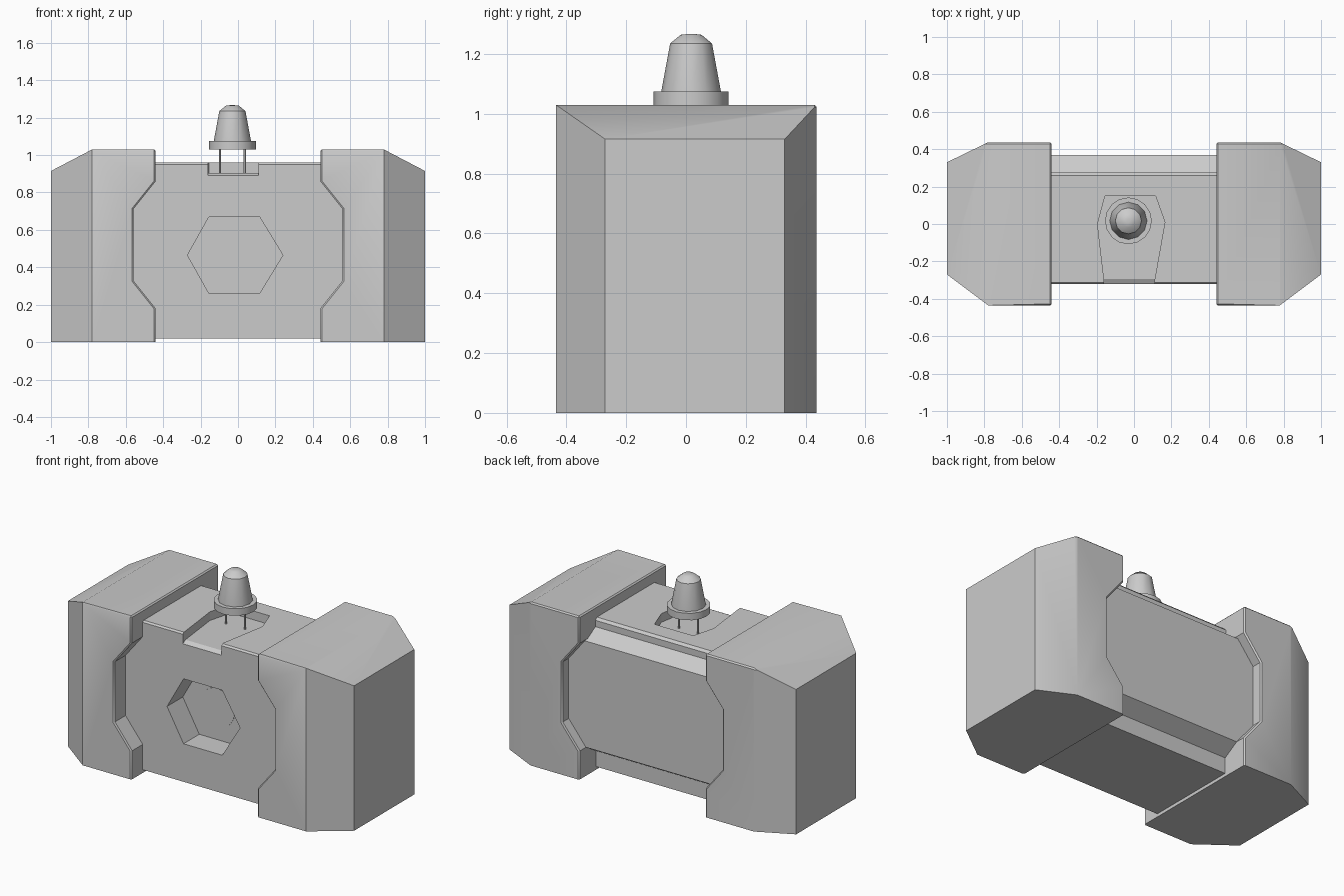
import bpy, bmesh, math
from mathutils import Vector

if "Cube" in bpy.data.objects:
    bpy.data.objects.remove(bpy.data.objects["Cube"])


def to_object(name, bm):
    bmesh.ops.recalc_face_normals(bm, faces=bm.faces)
    mesh = bpy.data.meshes.new(name)
    bm.to_mesh(mesh)
    bm.free()
    ob = bpy.data.objects.new(name, mesh)
    bpy.context.collection.objects.link(ob)
    return ob


def prism(points, axis, lo, hi):
    """Extrude a 2D profile along an axis; the profile uses the other two axes in order."""
    bm = bmesh.new()
    verts = []
    for a, b in points:
        co = [a, b]
        co.insert("xyz".index(axis), lo)
        verts.append(bm.verts.new(co))
    face = bm.faces.new(verts)
    ext = bmesh.ops.extrude_face_region(bm, geom=[face])
    step = Vector([hi - lo if c == axis else 0 for c in "xyz"])
    bmesh.ops.translate(bm, vec=step,
                        verts=[v for v in ext["geom"] if isinstance(v, bmesh.types.BMVert)])
    bmesh.ops.recalc_face_normals(bm, faces=bm.faces)
    return bm


def lathe(name, profile, sides, x, y):
    """Closed turned part from (radius, z) rings."""
    bm = bmesh.new()
    rings = [[bm.verts.new((x + r * math.cos(2 * math.pi * i / sides),
                            y + r * math.sin(2 * math.pi * i / sides), z))
              for i in range(sides)] for r, z in profile]
    for a, b in zip(rings, rings[1:]):
        for i in range(sides):
            j = (i + 1) % sides
            bm.faces.new((a[i], a[j], b[j], b[i]))
    bm.faces.new(rings[0])
    bm.faces.new(rings[-1])
    return to_object(name, bm)


def smooth(ob, degrees):
    bpy.ops.object.select_all(action="DESELECT")
    ob.select_set(True)
    bpy.context.view_layer.objects.active = ob
    bpy.ops.object.shade_smooth_by_angle(angle=math.radians(degrees))


def cut(target, cutter):
    cutter.hide_render = True
    cutter.display_type = "WIRE"
    mod = target.modifiers.new("cut", "BOOLEAN")
    mod.operation = "DIFFERENCE"
    mod.solver = "EXACT"
    mod.object = cutter


# End caps: notched block with sloped outer corners, mirrored
cap_profile = [(0.44, 0), (1, 0), (1, 1.03), (0.44, 1.03),
               (0.44, 0.86), (0.56, 0.71), (0.56, 0.33), (0.44, 0.18)]
bm = prism(cap_profile, "y", -0.435, 0.437)
for point, normal in [((0.78, 0.437, 0), (0.107, 0.22, 0)),
                      ((0.78, -0.435, 0), (0.165, -0.22, 0)),
                      ((0.78, 0, 1.03), (0.115, 0, 0.22))]:
    res = bmesh.ops.bisect_plane(bm, geom=bm.verts[:] + bm.edges[:] + bm.faces[:],
                                 plane_co=point, plane_no=normal, clear_outer=True)
    rim = [e for e in bm.edges if e.is_boundary]
    bmesh.ops.holes_fill(bm, edges=rim, sides=0)
bmesh.ops.recalc_face_normals(bm, faces=bm.faces)
sharp = [e for e in bm.edges if e.calc_face_angle(0) > math.radians(60)
         and max(v.co.z for v in e.verts) > 0.01 and max(v.co.x for v in e.verts) < 0.9]
bmesh.ops.bevel(bm, geom=sharp, offset=0.008, segments=1, affect="EDGES")
caps = to_object("end_caps", bm)
smooth(caps, 30)
caps.modifiers.new("mirror", "MIRROR")

# Centre body: side profile with a raised back panel
body_profile = [(-0.322, 0.02), (0.27, 0.02), (0.27, 0.12), (0.37, 0.18), (0.37, 0.85),
                (0.275, 0.905), (0.275, 0.945), (0.26, 0.96), (-0.312, 0.96), (-0.322, 0.95)]
body = to_object("centre_body", prism(body_profile, "x", -0.58, 0.58))

# Hexagonal socket in the front
hexagon = [(-0.27, 0.465), (-0.155, 0.67), (0.115, 0.67),
           (0.24, 0.465), (0.115, 0.26), (-0.155, 0.26)]
cut(body, to_object("socket_cutter", prism(hexagon, "y", -0.5, -0.165)))

# Lamp pocket in the top, open to the front with a sloped lip
pocket = [(-0.155, 0.15), (0.115, 0.15), (0.165, 0.01), (0.11, -0.3),
          (0.11, -0.5), (-0.16, -0.5), (-0.16, -0.3), (-0.195, 0.0)]
cut(body, to_object("pocket_cutter", prism(pocket, "z", 0.905, 1.1)))
lip = [(-0.295, 0.91), (-0.295, 0.905), (-0.322, 0.89), (-0.4, 0.89), (-0.4, 0.91)]
cut(body, to_object("lip_cutter", prism(lip, "x", -0.16, 0.11)))

# Round disc on the socket floor
disc = [(-0.028 + 0.122 * math.cos(2 * math.pi * i / 16),
         0.463 + 0.122 * math.sin(2 * math.pi * i / 16)) for i in range(16)]
to_object("socket_disc", prism(disc, "y", -0.168, -0.15))

# Lamp: bulb, collar and two wire legs
lx, ly = -0.03, 0.017
bulb = lathe("lamp_bulb", [(0.1, 1.06), (0.1, 1.073), (0.07, 1.235), (0.035, 1.264), (0.01, 1.267)],
             12, lx, ly)
smooth(bulb, 35)
collar = lathe("lamp_collar", [(0.125, 1.03), (0.125, 1.074)], 16, lx, ly)
smooth(collar, 35)
for side, name in ((-1, "left"), (1, "right")):
    lathe("lamp_leg_" + name, [(0.006, 0.9), (0.006, 1.035)], 6, lx + side * 0.066, ly)
